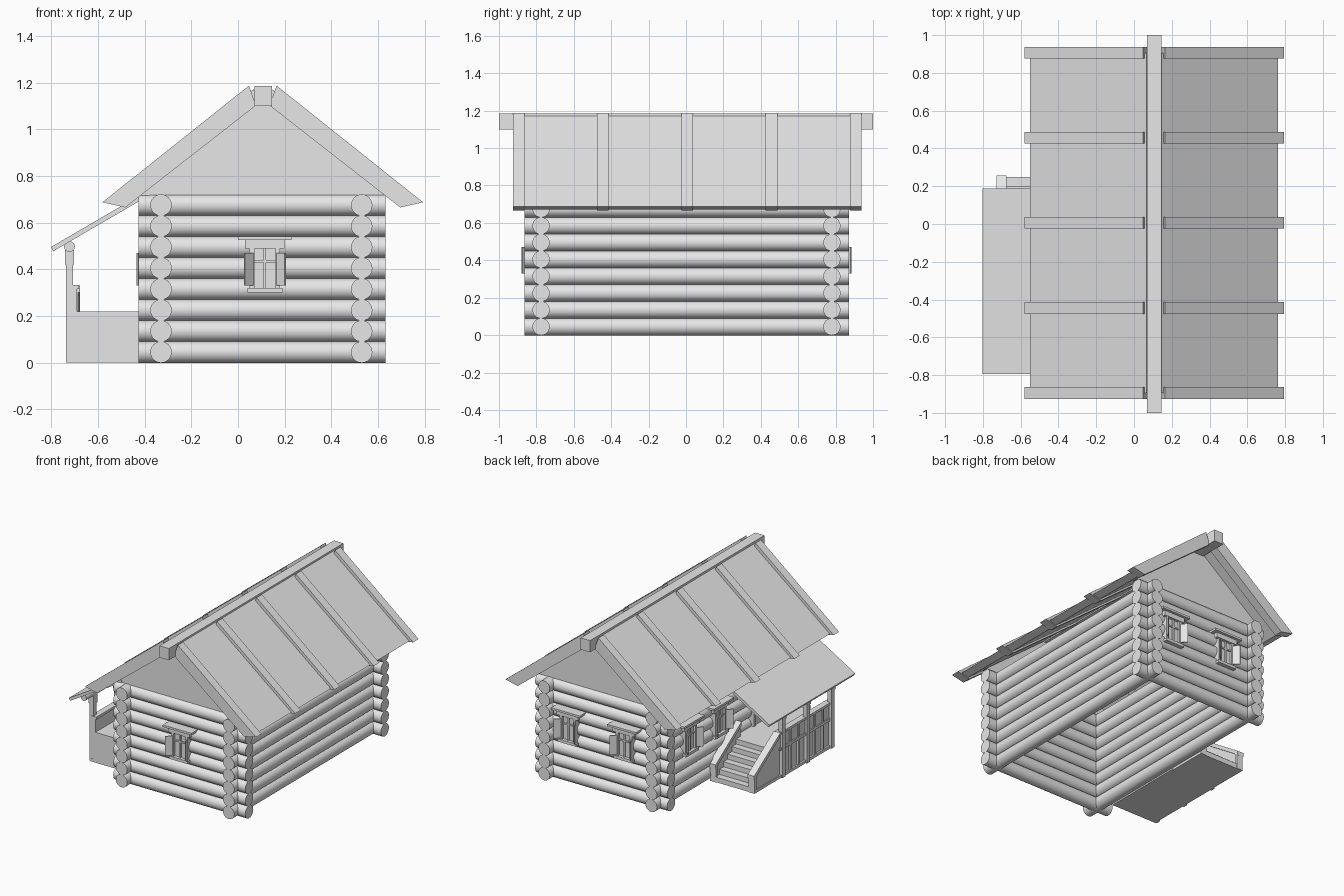
import bpy, bmesh, math
from mathutils import Matrix, Vector

if "Cube" in bpy.data.objects:
    bpy.data.objects.remove(bpy.data.objects["Cube"])

wood = bpy.data.materials.new("grey_wood")
wood.use_nodes = True
wood.diffuse_color = (0.8, 0.8, 0.8, 1)
wood.node_tree.nodes["Principled BSDF"].inputs["Base Color"].default_value = (0.8, 0.8, 0.8, 1)


def finish(name, bm):
    bmesh.ops.recalc_face_normals(bm, faces=bm.faces)
    mesh = bpy.data.meshes.new(name)
    bm.to_mesh(mesh)
    bm.free()
    mesh.materials.append(wood)
    obj = bpy.data.objects.new(name, mesh)
    bpy.context.collection.objects.link(obj)
    return obj


def add_box(bm, x, y, z, matrix=Matrix()):
    """Add a box given its (low, high) range on each axis."""
    mid = Vector([sum(r) / 2 for r in (x, y, z)])
    size = Vector([r[1] - r[0] for r in (x, y, z)])
    bmesh.ops.create_cube(bm, size=1, matrix=matrix @ Matrix.Translation(mid) @ Matrix.Diagonal(size).to_4x4())


def box(name, x, y, z):
    bm = bmesh.new()
    add_box(bm, x, y, z)
    return finish(name, bm)


def prism(name, points, axis, low, high):
    """Extrude a (x, z) profile along y, or a (y, z) profile along x."""
    bm = bmesh.new()
    put = (lambda u, v: (u, low, v)) if axis == "y" else (lambda u, v: (low, u, v))
    face = bm.faces.new([bm.verts.new(put(u, v)) for u, v in points])
    new = bmesh.ops.extrude_face_region(bm, geom=[face])["geom"]
    step = Vector((0, high - low, 0)) if axis == "y" else Vector((high - low, 0, 0))
    bmesh.ops.translate(bm, vec=step, verts=[g for g in new if isinstance(g, bmesh.types.BMVert)])
    return finish(name, bm)


def log(name, axis, centre, length, radius):
    bm = bmesh.new()
    turn = Matrix.Rotation(math.pi / 2, 4, "Y" if axis == "x" else "X")
    bmesh.ops.create_cone(bm, cap_ends=True, segments=24, radius1=radius, radius2=radius, depth=length,
                          matrix=Matrix.Translation(centre) @ turn)
    obj = finish(name, bm)
    bpy.ops.object.select_all(action="DESELECT")
    obj.select_set(True)
    bpy.context.view_layer.objects.active = obj
    bpy.ops.object.shade_smooth_by_angle()


# Log walls, crossing at the corners
MID = 0.103
for i in range(8):
    z = 0.045 + 0.09 * i
    for y in (-0.775, 0.78):
        log("cross_wall_log", "x", (MID, y, z), 1.06, 0.046)
    for x in (-0.33, 0.53):
        log("long_wall_log", "y", (x, 0.003, z), 1.735, 0.046)

# Gable walls
gable = [(-0.44, 0.715), (0.645, 0.715), (MID, 1.14)]
prism("front_gable", gable, "y", -0.79, -0.75)
prism("back_gable", gable, "y", 0.755, 0.795)

# Main roof: two slabs, clamping ribs and the ridge beam
box("ridge_beam", (0.07, 0.145), (-1, 1), (1.1, 1.185))
rib = [(0.165, 1.187), (0.793, 0.687), (0.695, 0.665), (0.135, 1.102)]
slab = [(0.145, 1.172), (0.762, 0.687), (0.705, 0.672), (0.125, 1.125)]


def mirrored(points):
    return [(0.212 - x, z) for x, z in points]


for side, flip in (("right", list), ("left", mirrored)):
    prism(side + "_roof_slab", flip(slab), "y", -0.895, 0.905)
    for y in (-0.895, -0.445, 0.007, 0.457, 0.907):
        prism(side + "_roof_rib", flip(rib), "y", y - 0.031, y + 0.031)


# Windows: frame, panes, open shutters, carved header and cornice
def window(name, x, y, angle):
    bm = bmesh.new()
    m = Matrix.Translation((x, y, 0.41)) @ Matrix.Rotation(angle, 4, "Z")
    add_box(bm, (-0.05, 0.05), (-0.005, 0.05), (-0.09, 0.08), m)
    for s in (-1, 1):
        lo, hi = sorted((s * 0.045, s * 0.065))
        add_box(bm, (lo, hi), (-0.02, 0.045), (-0.11, 0.085), m)
        hinge = m @ Matrix.Translation((s * 0.055, -0.02, 0)) @ Matrix.Rotation(-s * math.radians(45), 4, "Z")
        lo, hi = sorted((0, s * 0.05))
        add_box(bm, (lo, hi), (-0.008, 0), (-0.08, 0.06), hinge)
    add_box(bm, (-0.006, 0.006), (-0.014, 0), (-0.09, 0.08), m)
    add_box(bm, (-0.05, 0.05), (-0.013, 0), (0.02, 0.03), m)
    add_box(bm, (-0.075, 0.075), (-0.03, 0.04), (-0.11, -0.09), m)
    add_box(bm, (-0.085, 0.085), (-0.025, 0.04), (0.08, 0.115), m)
    add_box(bm, (-0.115, 0.115), (-0.045, 0.04), (0.115, 0.13), m)
    finish(name, bm)


window("front_window", 0.115, -0.818, 0)
for x in (-0.09, 0.36):
    window("back_window", x, 0.823, math.pi)
for y in (0.16, 0.5):
    window("porch_side_window", -0.373, y, -math.pi / 2)

# Door behind the porch
box("door", (-0.385, -0.33), (-0.41, -0.23), (0.22, 0.58))
for y in (-0.425, -0.23):
    box("door_post", (-0.395, -0.33), (y, y + 0.015), (0.22, 0.6))
box("door_lintel", (-0.4, -0.33), (-0.44, -0.2), (0.59, 0.61))

# Porch platform, parapet and posts
END, START = -0.65, -0.04
box("porch_platform", (-0.715, -0.36), (END, START), (0, 0.22))
box("porch_parapet", (-0.72, -0.69), (END, START), (0.2, 0.32))
box("parapet_cap", (-0.728, -0.682), (END, START), (0.315, 0.332))
for z in (0, 0.2):
    box("parapet_strip", (-0.728, -0.71), (END, START), (z, z + 0.02))
for i in range(7):
    y = -0.63 + i * 0.0935
    if i % 3 == 0:
        box("porch_post", (-0.738, -0.706), (y - 0.016, y + 0.016), (0, 0.43))
        box("post_capital", (-0.742, -0.702), (y - 0.022, y + 0.022), (0.42, 0.485))
    else:
        box("parapet_batten", (-0.728, -0.71), (y - 0.008, y + 0.008), (0, 0.32))

# Porch roof on a round beam
log("porch_beam", "y", (-0.722, -0.32, 0.497), 0.84, 0.023)
prism("porch_roof", [(-0.802, 0.495), (-0.385, 0.738), (-0.375, 0.72), (-0.792, 0.477)], "y", -0.795, 0.187)

# Stairs descending to the back
STEPS, RUN, RISE = 6, 0.048, 0.22 / 6
profile = [(START, 0), (START + STEPS * RUN, 0)]
for i in range(STEPS):
    y = START + (STEPS - i) * RUN
    profile += [(y, (i + 1) * RISE), (y - RUN, (i + 1) * RISE)]
prism("stairs", profile, "x", -0.7, -0.39)
for x in (-0.702, -0.392):
    prism("stair_side", [(START, 0), (0.245, 0), (0.245, 0.12), (START, 0.32)], "x", x - 0.016, x + 0.016)
    prism("stair_rail", [(START, 0.33), (0.258, 0.13), (0.258, 0.1), (START, 0.3)], "x", x - 0.026, x + 0.026)
    box("stair_newel", (x - 0.024, x + 0.024), (0.23, 0.252), (0, 0.125))
    box("stair_kickboard", (x - 0.024, x + 0.024), (START, 0.24), (0, 0.02))
